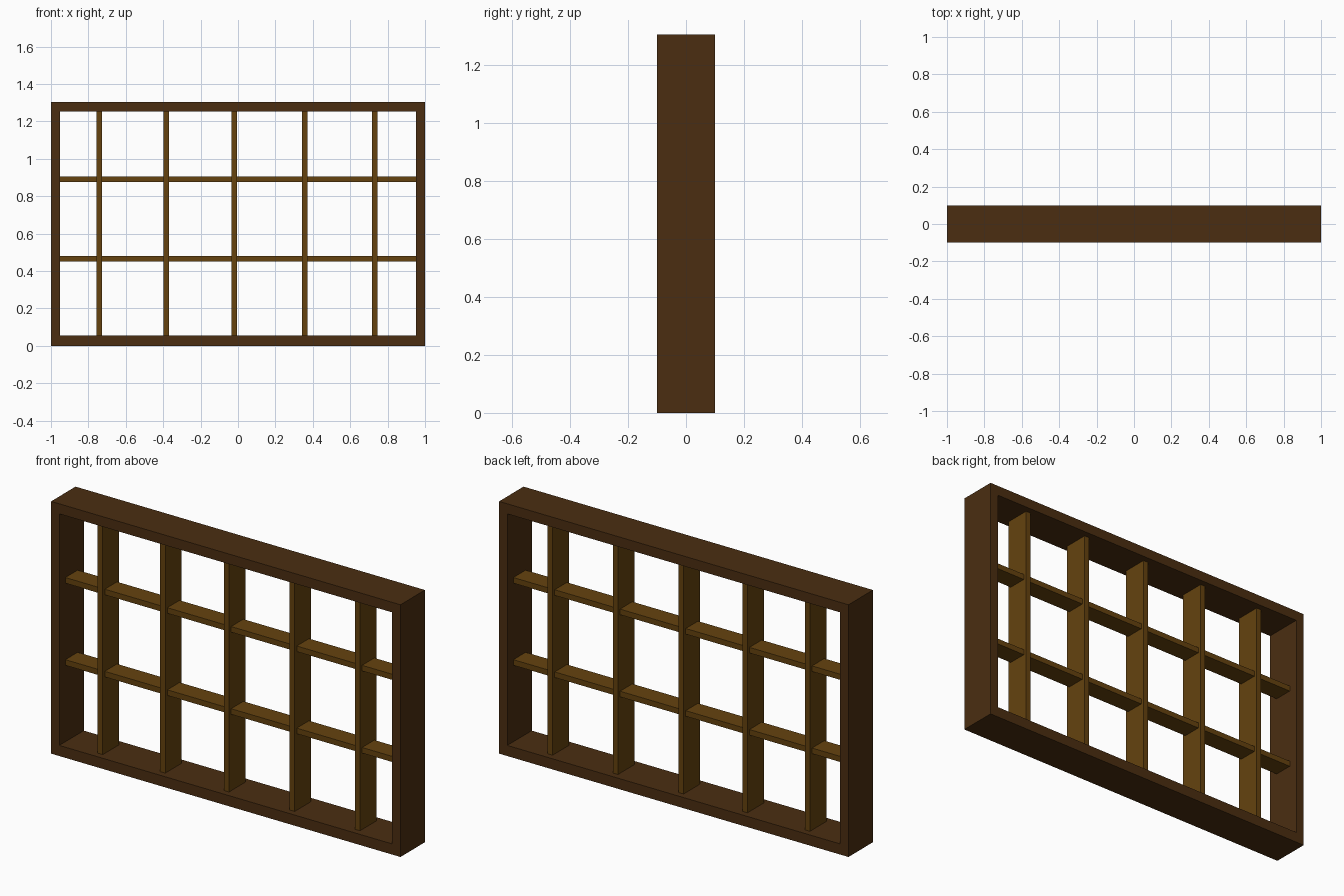
import bpy, bmesh

if "Cube" in bpy.data.objects:
    bpy.data.objects.remove(bpy.data.objects["Cube"])


def material(name, rgb):
    m = bpy.data.materials.new(name)
    m.diffuse_color = (*rgb, 1)
    m.use_nodes = True
    m.node_tree.nodes["Principled BSDF"].inputs["Base Color"].default_value = m.diffuse_color
    return m


DARK = material("dark brown wood", (0.070, 0.027, 0.0055))
LIGHT = material("light brown wood", (0.130, 0.055, 0.0045))

X, Z, D = 1.0, 1.305, 0.10               # outer half width, height, half depth
IX, IZ0, IZ1 = 0.953, 0.055, 1.253       # frame opening


def add_object(name, bm, mat):
    bmesh.ops.recalc_face_normals(bm, faces=bm.faces)
    mesh = bpy.data.meshes.new(name)
    bm.to_mesh(mesh)
    bm.free()
    mesh.materials.append(mat)
    obj = bpy.data.objects.new(name, mesh)
    bpy.context.collection.objects.link(obj)


def box(name, x0, x1, half_depth, z0, z1, mat):
    bm = bmesh.new()
    bmesh.ops.create_cube(bm, size=1)
    for v in bm.verts:
        v.co.x = x0 if v.co.x < 0 else x1
        v.co.y = half_depth if v.co.y > 0 else -half_depth
        v.co.z = z0 if v.co.z < 0 else z1
    add_object(name, bm, mat)


# Outer frame: a rectangular ring extruded through its depth
bm = bmesh.new()
outer = [bm.verts.new((x, -D, z)) for x, z in ((-X, 0), (X, 0), (X, Z), (-X, Z))]
inner = [bm.verts.new((x, -D, z)) for x, z in ((-IX, IZ0), (IX, IZ0), (IX, IZ1), (-IX, IZ1))]
for i in range(4):
    j = (i + 1) % 4
    bm.faces.new((outer[i], outer[j], inner[j], inner[i]))
ring = bmesh.ops.extrude_face_region(bm, geom=bm.faces[:], use_keep_orig=True)
for g in ring["geom"]:
    if isinstance(g, bmesh.types.BMVert):
        g.co.y = D
add_object("window_frame", bm, DARK)

# Upright glazing bars
T = 0.0145
for i, x in enumerate((-0.742, -0.384, -0.019, 0.357, 0.731)):
    box(f"upright_bar_{i + 1}", x - T, x + T, 0.067, IZ0, IZ1, LIGHT)

# Shallower cross bars
for i, z in enumerate((0.465, 0.89)):
    box(f"cross_bar_{i + 1}", -IX, IX, 0.05, z - T, z + T, LIGHT)
